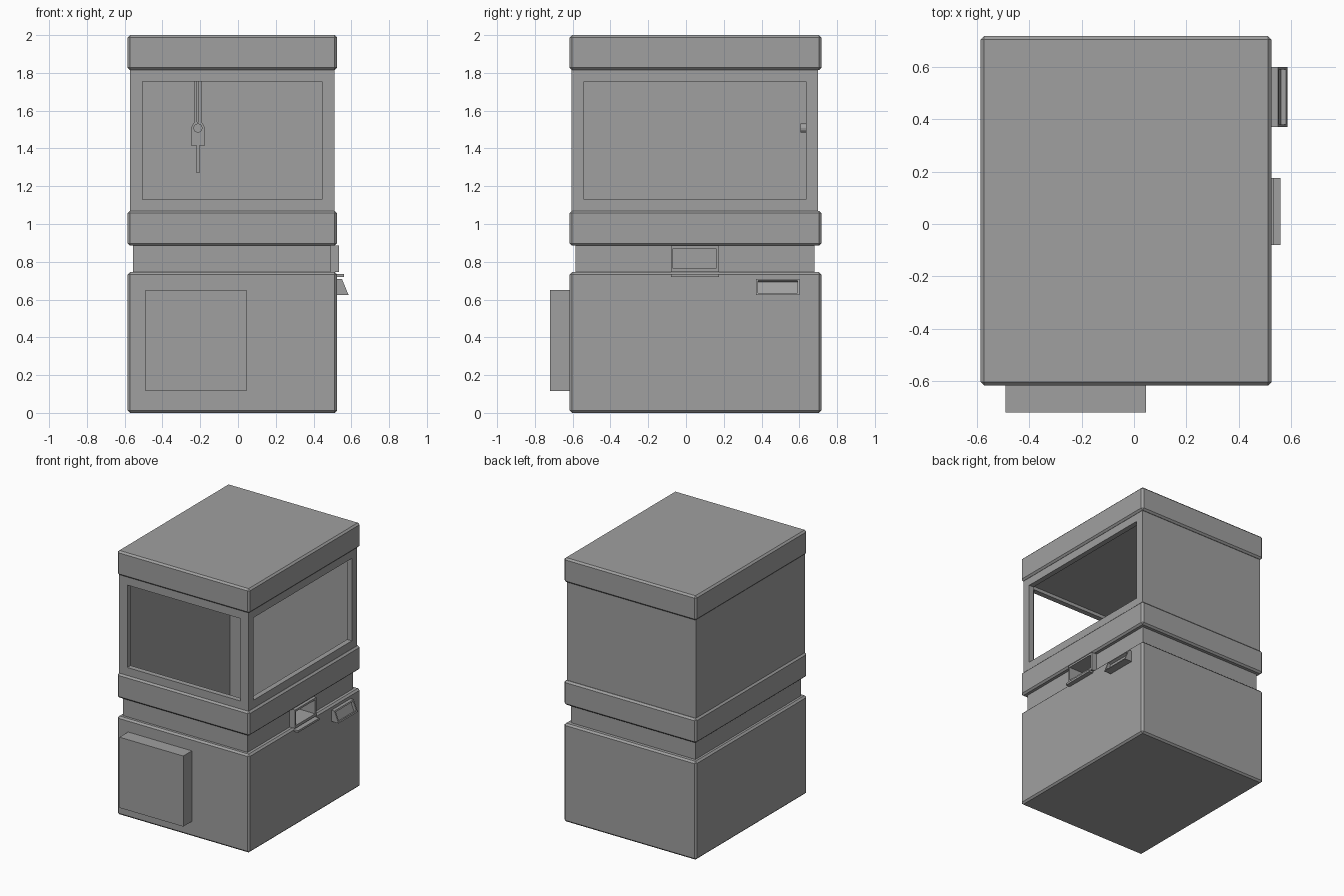
import bpy, bmesh, math
from mathutils import Vector

start = bpy.data.objects.get("Cube")
if start:
    bpy.data.objects.remove(start, do_unlink=True)

grey = bpy.data.materials.new("plain_grey")
grey.use_nodes = True
grey.diffuse_color = (0.35, 0.35, 0.35, 1)
grey.node_tree.nodes["Principled BSDF"].inputs["Base Color"].default_value = grey.diffuse_color


def finish(name, bm):
    bmesh.ops.recalc_face_normals(bm, faces=bm.faces)
    mesh = bpy.data.meshes.new(name)
    bm.to_mesh(mesh)
    bm.free()
    mesh.materials.append(grey)
    obj = bpy.data.objects.new(name, mesh)
    bpy.context.collection.objects.link(obj)
    return obj


def box(name, x, y, z, bevel=0):
    """Box from three (low, high) ranges, optionally chamfered."""
    bm = bmesh.new()
    bmesh.ops.create_cube(bm, size=1)
    for v in bm.verts:
        v.co = Vector([r[0] if c < 0 else r[1] for c, r in zip(v.co, (x, y, z))])
    if bevel:
        bmesh.ops.bevel(bm, geom=bm.edges[:], offset=bevel, segments=1, affect='EDGES')
    return finish(name, bm)


def prism(name, points, direction):
    """Flat outline pushed along a direction."""
    bm = bmesh.new()
    face = bm.faces.new([bm.verts.new(p) for p in points])
    out = bmesh.ops.extrude_face_region(bm, geom=[face])
    moved = [g for g in out["geom"] if isinstance(g, bmesh.types.BMVert)]
    bmesh.ops.translate(bm, verts=moved, vec=direction)
    return finish(name, bm)


def cut(obj, *cutters):
    for c in cutters:
        mod = obj.modifiers.new("cut", 'BOOLEAN')
        mod.operation, mod.solver, mod.object = 'DIFFERENCE', 'EXACT', c
    bpy.context.view_layer.update()
    graph = bpy.context.evaluated_depsgraph_get()
    mesh = bpy.data.meshes.new_from_object(obj.evaluated_get(graph))
    obj.modifiers.clear()
    obj.data = mesh


# Cutters: hollow inside, two window openings, chute opening
cavity = box("cavity_cutter", (-0.53, 0.47), (-0.565, 0.66), (0.05, 1.78))
front_hole = box("front_window_cutter", (-0.505, 0.445), (-0.8, 0), (1.13, 1.755))
side_hole = box("side_window_cutter", (0, 0.8), (-0.54, 0.635), (1.13, 1.755))
chute_hole = box("chute_cutter", (0.32, 0.8), (-0.07, 0.16), (0.765, 0.87))

# Stacked cabinet sections
wide_x, wide_y = (-0.585, 0.525), (-0.617, 0.717)
base = box("base_cabinet", wide_x, wide_y, (0, 0.745), 0.013)
neck = box("neck_band", (-0.555, 0.49), (-0.585, 0.68), (0.74, 0.89))
collar = box("middle_collar", wide_x, wide_y, (0.885, 1.07), 0.013)
display = box("display_case", (-0.573, 0.51), (-0.605, 0.70), (1.07, 1.82))
box("roof_cap", wide_x, wide_y, (1.815, 2), 0.013)
for section in (base, collar):
    cut(section, cavity)
cut(neck, cavity, chute_hole)
cut(display, cavity, front_hole, side_hole)

# Front service door
box("front_door", (-0.49, 0.045), (-0.72, -0.61), (0.115, 0.65))

# Prize chute and its lip on the side
chute = box("prize_chute", (0.3, 0.535), (-0.08, 0.175), (0.745, 0.885))
cut(chute, chute_hole)
box("chute_lip", (0.51, 0.56), (-0.08, 0.175), (0.72, 0.735))

# Sloped control panel with a sunken face
panel = prism("control_panel", [(0.52, 0.37, 0.625), (0.585, 0.37, 0.625),
                                (0.55, 0.37, 0.71), (0.52, 0.37, 0.71)], (0, 0.23, 0))
bm = bmesh.new()
bm.from_mesh(panel.data)
bm.faces.ensure_lookup_table()
slope = max(bm.faces, key=lambda f: f.normal.x)
bmesh.ops.inset_region(bm, faces=[slope], thickness=0.015)
inner = bmesh.ops.extrude_face_region(bm, geom=[slope])["geom"]
bmesh.ops.translate(bm, verts=[g for g in inner if isinstance(g, bmesh.types.BMVert)],
                    vec=(-0.02, 0, -0.008))
bmesh.ops.delete(bm, geom=[slope], context='FACES')
bm.to_mesh(panel.data)
bm.free()

# Claw hanging at the back of the display
cx = -0.212
for side, name in ((-1, "right"), (1, "left")):
    x = cx + side * 0.011
    box(name + "_claw_rail", (x - 0.007, x + 0.007), (0.64, 0.662), (1.53, 1.78))
prism("claw_body", [(cx + dx, 0.638, z) for dx, z in
                    ((-0.037, 1.415), (0.037, 1.415), (0.037, 1.51),
                     (0.02, 1.54), (-0.02, 1.54), (-0.037, 1.51))], (0, 0.024, 0))
box("claw_rod", (cx - 0.007, cx + 0.007), (0.64, 0.662), (1.27, 1.42))
knob = [(cx + 0.024 * math.cos(a), 0.605, 1.508 + 0.024 * math.sin(a))
        for a in (math.tau * i / 16 for i in range(16))]
prism("claw_knob", knob, (0, 0.05, 0))

# Cutters have done their work
for c in (cavity, front_hole, side_hole, chute_hole):
    bpy.data.objects.remove(c, do_unlink=True)
